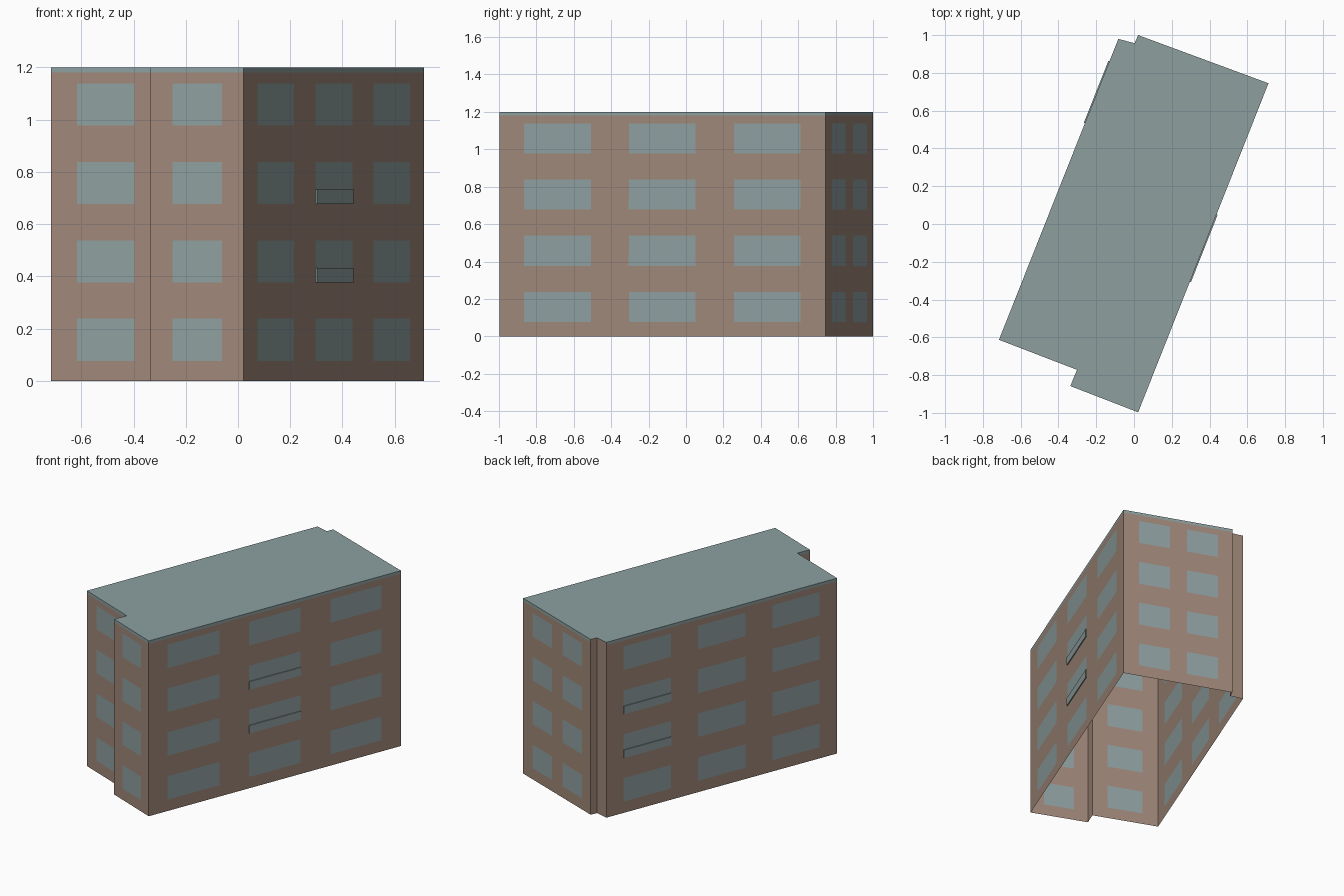
import bpy, bmesh
from mathutils import Vector

cube = bpy.data.objects.get("Cube")
if cube:
    bpy.data.objects.remove(cube, do_unlink=True)


def material(name, rgb):
    m = bpy.data.materials.new(name)
    m.use_nodes = True
    m.diffuse_color = (*rgb, 1)
    m.node_tree.nodes["Principled BSDF"].inputs["Base Color"].default_value = (*rgb, 1)
    return m


MATS = [material("brown wall", (0.352, 0.246, 0.191)),
        material("window glass", (0.279, 0.352, 0.357)),
        material("grey green roof", (0.266, 0.347, 0.347))]
WALL, GLASS, ROOF = range(3)
HEIGHT, BAND, FLOOR, SILL, HEAD = 1.2, 1.18, 0.3, 0.077, 0.238


def finish(name, bm):
    mesh = bpy.data.meshes.new(name)
    bm.to_mesh(mesh)
    bm.free()
    for m in MATS:
        mesh.materials.append(m)
    obj = bpy.data.objects.new(name, mesh)
    bpy.context.collection.objects.link(obj)


def point(p, q, t, z):
    return p.lerp(q, t).to_3d() + Vector((0, 0, z))


# Flush facade: a grid of faces, with glass where window columns and floors cross
def wall(name, p, q, columns, band=True):
    ts = [0, *[t for c in columns for t in c], 1]
    zs = [0]
    for floor in range(4):
        zs += [floor * FLOOR + SILL, floor * FLOOR + HEAD]
    zs += [BAND, HEIGHT]
    bm = bmesh.new()
    grid = [[bm.verts.new(point(p, q, t, z)) for t in ts] for z in zs]
    for r in range(len(zs) - 1):
        for c in range(len(ts) - 1):
            f = bm.faces.new((grid[r][c], grid[r][c + 1], grid[r + 1][c + 1], grid[r + 1][c]))
            if zs[r] == BAND:
                f.material_index = ROOF if band else WALL
            elif r % 2 and c % 2:
                f.material_index = GLASS
    finish(name, bm)


# Thin balcony panel over the lower part of a window
def balcony(name, p, q, column, floor):
    d = (q - p).normalized()
    out = Vector((d.y, -d.x, 0)) * 0.006
    z = floor * FLOOR + SILL
    bm = bmesh.new()
    back = [bm.verts.new(point(p, q, t, h)) for t, h in
            ((column[0], z), (column[1], z), (column[1], z + 0.055), (column[0], z + 0.055))]
    front = [bm.verts.new(v.co + out) for v in back]
    bm.faces.new(front)
    for i in range(4):
        j = (i + 1) % 4
        bm.faces.new((back[i], back[j], front[j], front[i]))
    for f in bm.faces:
        f.material_index = GLASS
    finish(name, bm)


# Footprint, counter-clockwise
A, B, C, D, E, F, G, H = [Vector(p) for p in (
    (-0.715, -0.613), (-0.302, -0.772), (-0.337, -0.858), (0.022, -0.997),
    (0.712, 0.745), (0.022, 1.0), (0.003, 0.957), (-0.083, 0.98))]
ONE = [(0.24, 0.77)]
TWO = [(0.14, 0.425), (0.585, 0.87)]
THREE = [(0.075, 0.28), (0.397, 0.602), (0.72, 0.923)]

wall("front_wall_right", A, B, ONE)
wall("front_step_wall", B, C, [])
wall("front_wall_left", C, D, ONE)
wall("left_long_wall", D, E, THREE)
wall("back_wall", E, F, TWO)
wall("back_step_wall", F, G, [], band=False)
wall("back_narrow_wall", G, H, [], band=False)
wall("right_long_wall", H, A, THREE)

for n in (1, 2):
    balcony(f"left_balcony_{n}", D, E, THREE[1], n)
    balcony(f"right_balcony_{n}", H, A, THREE[0], n)

# Flat roof over the open shell
bm = bmesh.new()
roof = bm.faces.new([bm.verts.new((p.x, p.y, HEIGHT)) for p in (A, B, C, D, E, F, G, H)])
roof.material_index = ROOF
finish("roof", bm)
